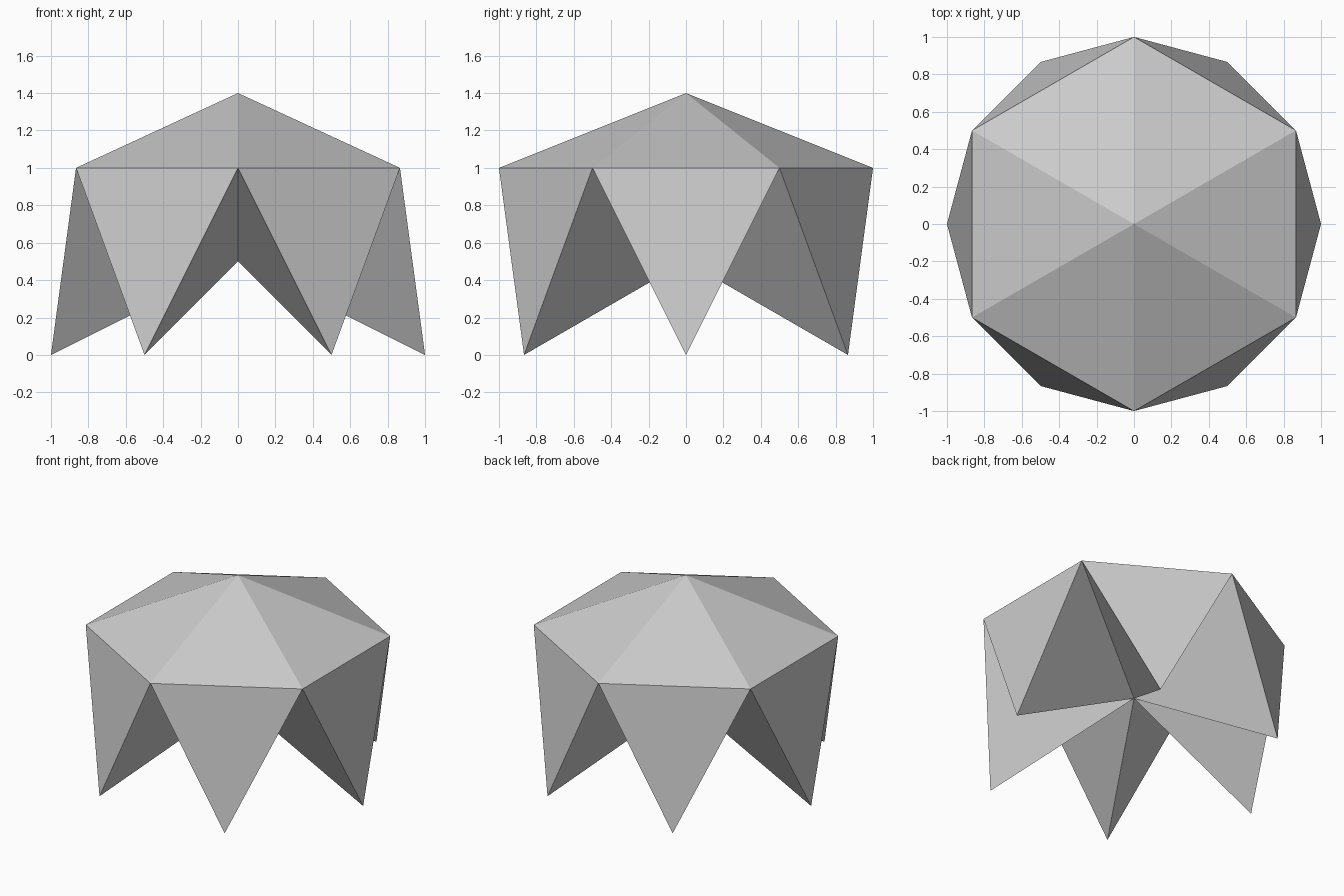
import bpy, bmesh
from math import cos, sin, radians

if "Cube" in bpy.data.objects:
    bpy.data.objects.remove(bpy.data.objects["Cube"])

N = 6
STEP = 360 / N


def ring(bm, z, offset):
    """Six points on the unit circle at height z."""
    angles = [radians(offset + STEP * i) for i in range(N)]
    return [bm.verts.new((cos(a), sin(a), z)) for a in angles]


bm = bmesh.new()
tips = ring(bm, 0.0, 0)             # feet of the points
rim = ring(bm, 1.0, STEP / 2)       # edge of the roof
apex = bm.verts.new((0, 0, 1.4))
hub = bm.verts.new((0, 0, 0.5))     # where the underside folds meet

for i in range(N):
    before, after, tip = rim[i - 1], rim[i], tips[i]
    bm.faces.new((before, after, apex))   # roof panel
    bm.faces.new((after, before, tip))    # hanging outer triangle
    bm.faces.new((before, hub, tip))      # underside folds
    bm.faces.new((hub, after, tip))

bmesh.ops.recalc_face_normals(bm, faces=bm.faces)
mesh = bpy.data.meshes.new("folded_canopy")
bm.to_mesh(mesh)
bm.free()
bpy.context.collection.objects.link(bpy.data.objects.new("folded_canopy", mesh))
